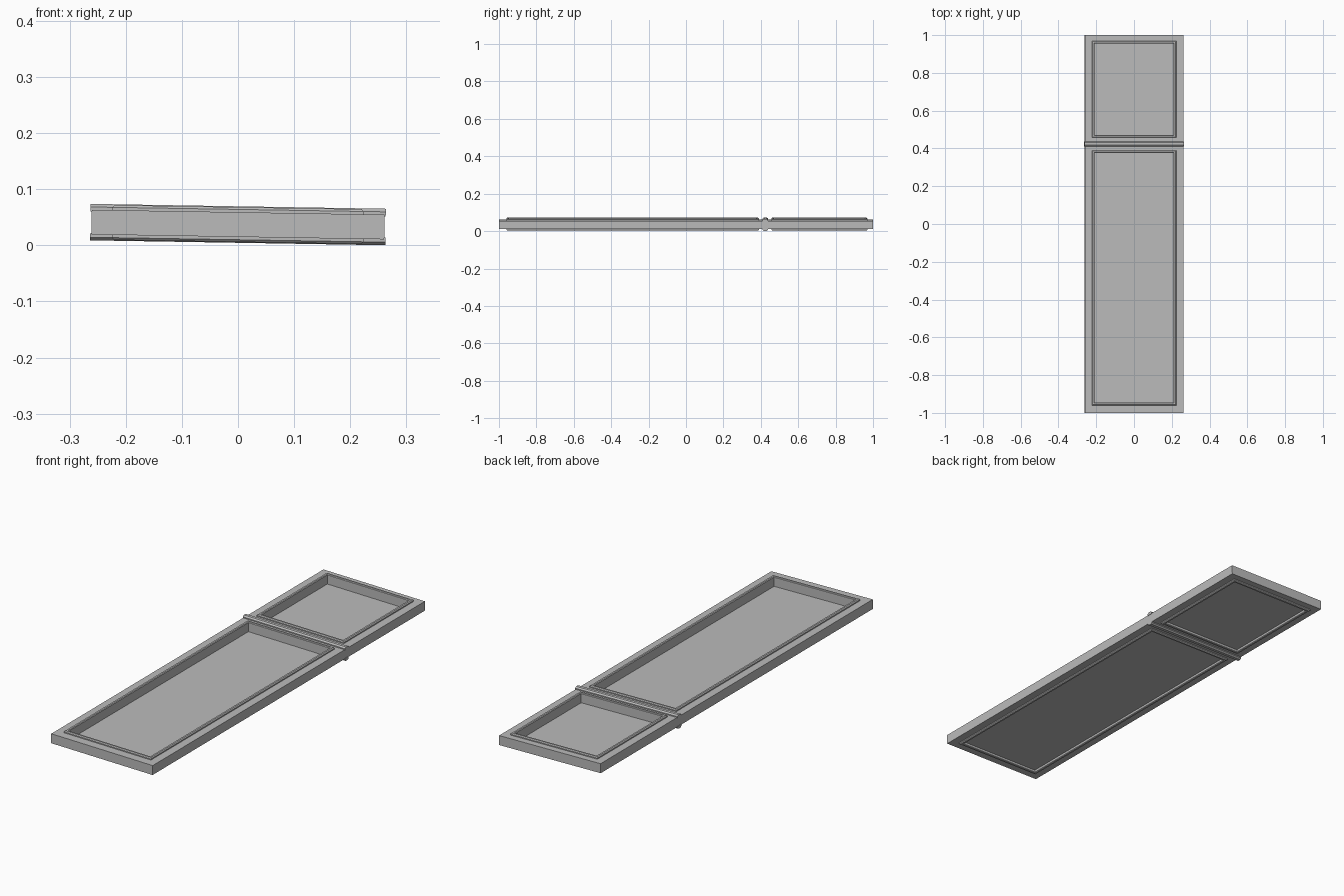
import bpy, bmesh
from mathutils import Matrix

cube = bpy.data.objects.get("Cube")
if cube:
    bpy.data.objects.remove(cube, do_unlink=True)

grey = bpy.data.materials.new("plain grey")
grey.use_nodes = True
COLOUR = (0.5, 0.5, 0.5, 1)
grey.diffuse_color = COLOUR
grey.node_tree.nodes["Principled BSDF"].inputs["Base Color"].default_value = COLOUR

# The whole panel leans slightly to its left
PLACE = Matrix.Translation((0, 0, 0.037)) @ Matrix.Rotation(0.0165, 4, "Y")
HALF = 0.022            # half thickness of the frame
LIP = 0.015             # width of the moulding
WIDE = 0.224            # half width of the moulding
OPENINGS = {"lower": (-0.96, 0.39), "upper": (0.457, 0.97)}


def finish(bm, name):
    bmesh.ops.recalc_face_normals(bm, faces=bm.faces)
    mesh = bpy.data.meshes.new(name)
    bm.to_mesh(mesh)
    bm.free()
    mesh.materials.append(grey)
    obj = bpy.data.objects.new(name, mesh)
    obj.matrix_world = PLACE
    bpy.context.collection.objects.link(obj)
    return obj


def box(name, x, y0, y1, z0, z1):
    bm = bmesh.new()
    bmesh.ops.create_cube(bm, size=1)
    bmesh.ops.scale(bm, vec=(2 * x, y1 - y0, z1 - z0), verts=bm.verts)
    bmesh.ops.translate(bm, vec=(0, (y0 + y1) / 2, (z0 + z1) / 2), verts=bm.verts)
    return finish(bm, name)


def bridge(bm, loops, closed):
    """Join equal loops of vertices with quads."""
    count = len(loops)
    for i in range(count if closed else count - 1):
        a, b = loops[i], loops[(i + 1) % count]
        for j in range(len(a)):
            k = (j + 1) % len(a)
            bm.faces.new((a[j], a[k], b[k], b[j]))


# Frame: a grid of cells with the two openings left out
bm = bmesh.new()
xs = [-0.261, LIP - WIDE, WIDE - LIP, 0.261]
ys = [-1.0]
for y0, y1 in OPENINGS.values():
    ys += [y0 + LIP, y1 - LIP]
ys.append(1.0)
grid = [[bm.verts.new((x, y, -HALF)) for x in xs] for y in ys]
for r in range(len(ys) - 1):
    for c in range(len(xs) - 1):
        if c == 1 and r % 2:
            continue
        bm.faces.new((grid[r][c], grid[r][c + 1], grid[r + 1][c + 1], grid[r + 1][c]))
top = bmesh.ops.extrude_face_region(bm, geom=bm.faces[:])["geom"]
bmesh.ops.translate(bm, vec=(0, 0, 2 * HALF),
                    verts=[v for v in top if isinstance(v, bmesh.types.BMVert)])
finish(bm, "frame")

# Raised mouldings on both faces, mitred round each opening
MOULDING = [(0, HALF), (0, 0.027), (0.004, 0.031), (0.012, 0.031), (LIP, 0.028), (LIP, HALF)]
for label, (y0, y1) in OPENINGS.items():
    for side, sign in (("top", 1), ("bottom", -1)):
        bm = bmesh.new()
        loops = []
        for inset, z in MOULDING:
            w = WIDE - inset
            corners = ((-w, y0 + inset), (w, y0 + inset), (w, y1 - inset), (-w, y1 - inset))
            loops.append([bm.verts.new((x, y, sign * z)) for x, y in corners])
        bridge(bm, loops, True)
        finish(bm, f"{label}_moulding_{side}")
    # Thin recessed pane
    box(f"{label}_pane", WIDE - LIP, y0 + LIP, y1 - LIP, -0.018, -0.014)

# Divider beads across both faces
BEAD = [(-0.014, 0.019), (-0.014, 0.027), (-0.007, 0.0325),
        (0.007, 0.0325), (0.014, 0.027), (0.014, 0.019)]
for side, sign in (("top", 1), ("bottom", -1)):
    bm = bmesh.new()
    ends = [[bm.verts.new((x, 0.424 + y, sign * z)) for y, z in BEAD] for x in (-0.263, 0.263)]
    bridge(bm, ends, False)
    for end in ends:
        bm.faces.new(end)
    finish(bm, f"divider_bead_{side}")
